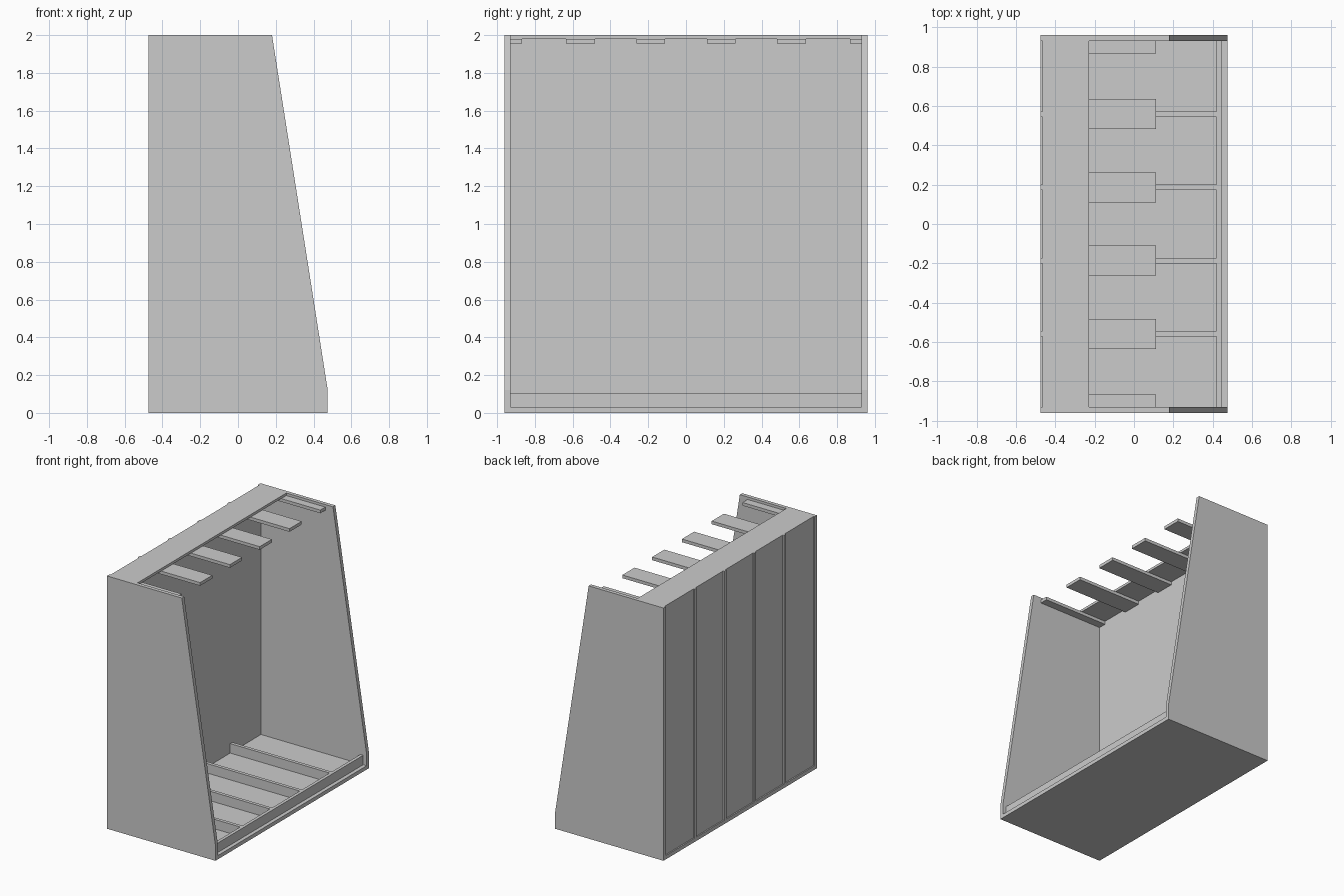
import bpy

if "Cube" in bpy.data.objects:
    bpy.data.objects.remove(bpy.data.objects["Cube"])

HX, HY, T = 0.475, 0.96, 0.03   # half depth, half width, board thickness
IY = HY - T                     # inner half width
PITCH = 0.3725                  # spacing of the five bays


def mesh_object(name, verts, faces):
    mesh = bpy.data.meshes.new(name)
    mesh.from_pydata(verts, [], faces)
    mesh.update()
    obj = bpy.data.objects.new(name, mesh)
    bpy.context.collection.objects.link(obj)
    return obj


def prism(name, profile, y0, y1):
    """Extrude an anticlockwise x-z profile along y."""
    n = len(profile)
    verts = [(x, y0, z) for x, z in profile] + [(x, y1, z) for x, z in profile]
    faces = [tuple(range(n)), tuple(range(2 * n - 1, n - 1, -1))]
    faces += [(i, i + n, (i + 1) % n + n, (i + 1) % n) for i in range(n)]
    return mesh_object(name, verts, faces)


def box(name, x0, x1, y0, y1, z0, z1):
    return prism(name, [(x0, z0), (x1, z0), (x1, z1), (x0, z1)], y0, y1)


# Side boards with sloping front edge
side = [(-HX, 0), (HX, 0), (HX, 0.12), (0.18, 2), (-HX, 2)]
prism("left_side_board", side, -HY, -IY)
prism("right_side_board", side, IY, HY)

# Floor, front rail, inset back and top boards
box("floor_board", -HX, HX, -IY, IY, 0, T)
box("front_rail", 0.42, 0.445, -IY, IY, T, 0.105)
box("back_board", -0.465, -0.45, -IY, IY, T, 1.98)
box("top_board", -0.465, -0.228, -IY, IY, 1.98, 2)

# Floor dividers and matching ribs on the outside of the back
for i in range(4):
    y = (i - 1.5) * PITCH
    box(f"floor_divider_{i + 1}", -0.45, 0.42, y - 0.0135, y + 0.0135, T, 0.105)
    box(f"back_rib_{i + 1}", -HX, -0.465, y - 0.0135, y + 0.0135, T, 2)

# Hanging guides under the top; the outer two are cut off by the sides
for i in range(6):
    y = (i - 2.5) * PITCH
    y0, y1 = max(y - 0.076, -IY), min(y + 0.076, IY)
    if i in (0, 5):
        y0, y1 = (-IY, -0.867) if i == 0 else (0.867, IY)
    box(f"top_guide_{i + 1}", -0.45, 0.113, y0, y1, 1.955, 1.98)
